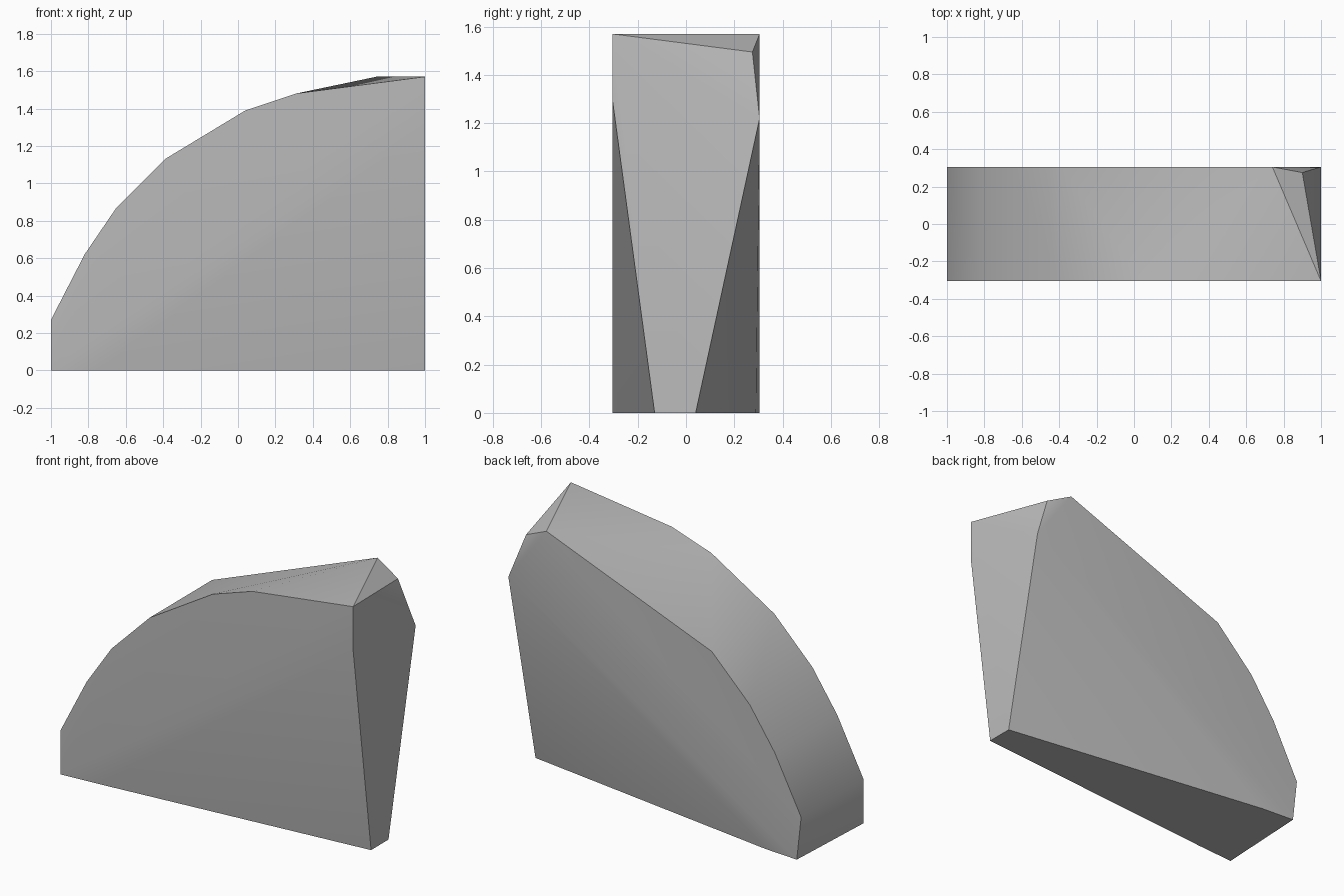
import bpy, bmesh
from math import radians

cube = bpy.data.objects.get("Cube")
if cube:
    bpy.data.objects.remove(cube)

HALF = 0.305    # half thickness
TOP = 1.57      # full height

# Curved rim shared by the front and back sides (x, z)
rim = [(-1, 0.27), (-0.82, 0.62), (-0.65, 0.87), (-0.39, 1.13)]
points = [(x, side * HALF, z) for side in (-1, 1) for x, z in rim]

# Front side: rim runs on to the tall square corner
points += [(x, -HALF, z) for x, z in [(0.04, 1.39), (0.31, 1.48), (1, TOP), (1, 1.3)]]

# Back side: straight rim to a chipped corner
points += [(0.74, HALF, TOP), (0.9, 0.275, 1.495), (1, HALF, 1.22)]

# Base, tapering toward the right end
points += [(x, y, 0) for x, y in [(-1, -HALF), (-0.75, -0.287), (1, -0.13),
                                  (1, 0.04), (-0.75, 0.29), (-0.97, HALF)]]

# Skin the corner points into one solid
bm = bmesh.new()
for p in points:
    bm.verts.new(p)
bmesh.ops.convex_hull(bm, input=bm.verts[:])
bmesh.ops.dissolve_limit(bm, angle_limit=radians(0.5), verts=bm.verts[:], edges=bm.edges[:])
bmesh.ops.recalc_face_normals(bm, faces=bm.faces[:])
mesh = bpy.data.meshes.new("wedge_block")
bm.to_mesh(mesh)
bm.free()
block = bpy.data.objects.new("wedge_block", mesh)
bpy.context.collection.objects.link(block)

# Plain grey finish
grey = bpy.data.materials.new("stone_grey")
grey.use_nodes = True
colour = (0.5, 0.5, 0.5, 1)
grey.diffuse_color = colour
grey.node_tree.nodes["Principled BSDF"].inputs["Base Color"].default_value = colour
mesh.materials.append(grey)

# Smooth the gentle curves, keep the hard edges
bpy.ops.object.select_all(action='DESELECT')
block.select_set(True)
bpy.context.view_layer.objects.active = block
bpy.ops.object.shade_smooth_by_angle(angle=radians(30))
